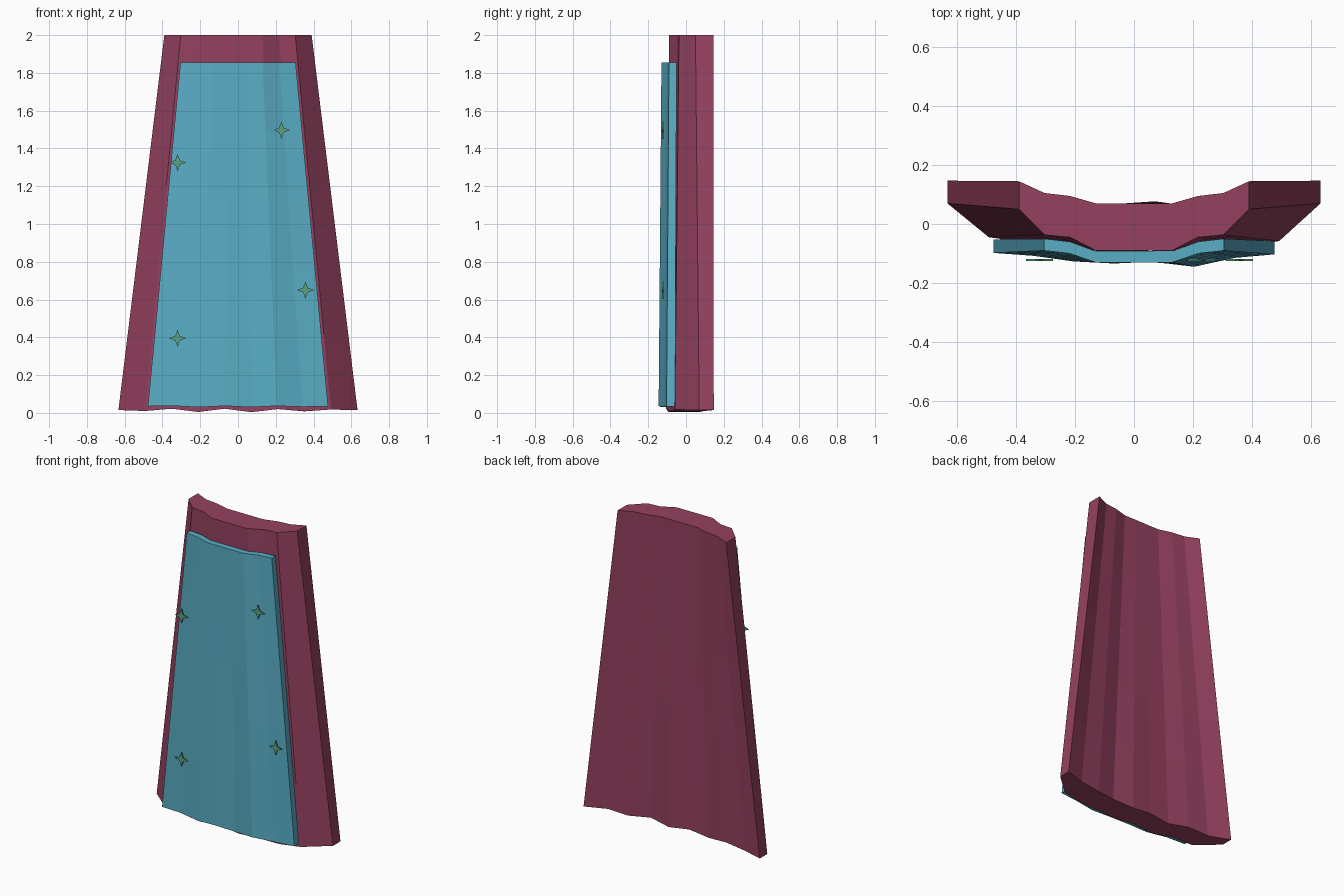
import bpy, bmesh, math

if "Cube" in bpy.data.objects:
    bpy.data.objects.remove(bpy.data.objects["Cube"])


def finish(bm, name, color):
    bmesh.ops.recalc_face_normals(bm, faces=bm.faces)
    mesh = bpy.data.meshes.new(name)
    bm.to_mesh(mesh)
    bm.free()
    mat = bpy.data.materials.new(name + "_color")
    mat.diffuse_color = (*color, 1)
    mat.use_nodes = True
    mat.node_tree.nodes["Principled BSDF"].inputs["Base Color"].default_value = mat.diffuse_color
    mesh.materials.append(mat)
    obj = bpy.data.objects.new(name, mesh)
    bpy.context.collection.objects.link(obj)
    return obj


def mirrored(half):
    return half + half[::-1]


def draped_panel(name, color, half_top, half_bottom, z_top, hem, front, back, rows=5):
    """Thick cloth panel; front and back are (top, bottom) lists of y per column."""
    bm = bmesh.new()
    n = len(hem)

    def sheet(profile):
        grid = []
        for r in range(rows + 1):
            t = r / rows
            w = half_top + (half_bottom - half_top) * t
            grid.append([bm.verts.new((w * (2 * i / (n - 1) - 1),
                                       profile[0][i] * (1 - t) + profile[1][i] * t,
                                       z_top * (1 - t) + hem[i] * t)) for i in range(n)])
        return grid

    f, b = sheet(front), sheet(back)
    for g in (f, b):
        for r in range(rows):
            for i in range(n - 1):
                bm.faces.new((g[r][i], g[r][i + 1], g[r + 1][i + 1], g[r + 1][i]))
    # Close the rim between the two sheets
    for r in (0, rows):
        for i in range(n - 1):
            bm.faces.new((f[r][i], f[r][i + 1], b[r][i + 1], b[r][i]))
    for i in (0, n - 1):
        for r in range(rows):
            bm.faces.new((f[r][i], f[r + 1][i], b[r + 1][i], b[r][i]))
    return finish(bm, name, color)


# Outer cloth
draped_panel(
    "cape_cloth", (0.30, 0.053, 0.115), 0.39, 0.633, 2.0,
    [0.015, 0.01, 0.022, 0.005, 0.022, 0.004, 0.02, 0.008, 0.018, 0.014],
    (mirrored([0.05, -0.037, -0.045, -0.09, -0.09]),
     [0.07, -0.045, -0.065, -0.085, -0.095, -0.09, -0.105, -0.08, -0.058, 0.07]),
    (mirrored([0.145, 0.105, 0.095, 0.07, 0.07]),
     [0.147, 0.10, 0.09, 0.066, 0.067, 0.077, 0.058, 0.09, 0.10, 0.147]))

# Front overlay panel
draped_panel(
    "cape_lining", (0.10, 0.42, 0.56), 0.305, 0.477, 1.855,
    [0.035, 0.037, 0.03, 0.037, 0.03, 0.037, 0.032, 0.035],
    (mirrored([-0.09, -0.10, -0.13, -0.13]),
     [-0.098, -0.108, -0.127, -0.134, -0.128, -0.145, -0.115, -0.103]),
    (mirrored([-0.05, -0.06, -0.092, -0.092]),
     [-0.052, -0.066, -0.087, -0.096, -0.092, -0.107, -0.082, -0.058]))


# Four-pointed star ornaments
def star(name, x, z, y=-0.122, outer=0.046, inner=0.017, thick=0.008):
    bm = bmesh.new()
    rim = []
    for k in range(8):
        rad = inner if k % 2 else outer
        a = k * math.pi / 4
        rim.append(bm.verts.new((x + rad * math.cos(a), y - thick / 2, z + rad * math.sin(a))))
    face = bm.faces.new(rim)
    ext = bmesh.ops.extrude_face_region(bm, geom=[face], use_keep_orig=True)
    for v in ext["geom"]:
        if isinstance(v, bmesh.types.BMVert):
            v.co.y += thick
    finish(bm, name, (0.10, 0.36, 0.23))


for k, (x, z) in enumerate([(-0.32, 1.325), (0.23, 1.497), (0.357, 0.65), (-0.32, 0.395)]):
    star("star_%d" % (k + 1), x, z)
